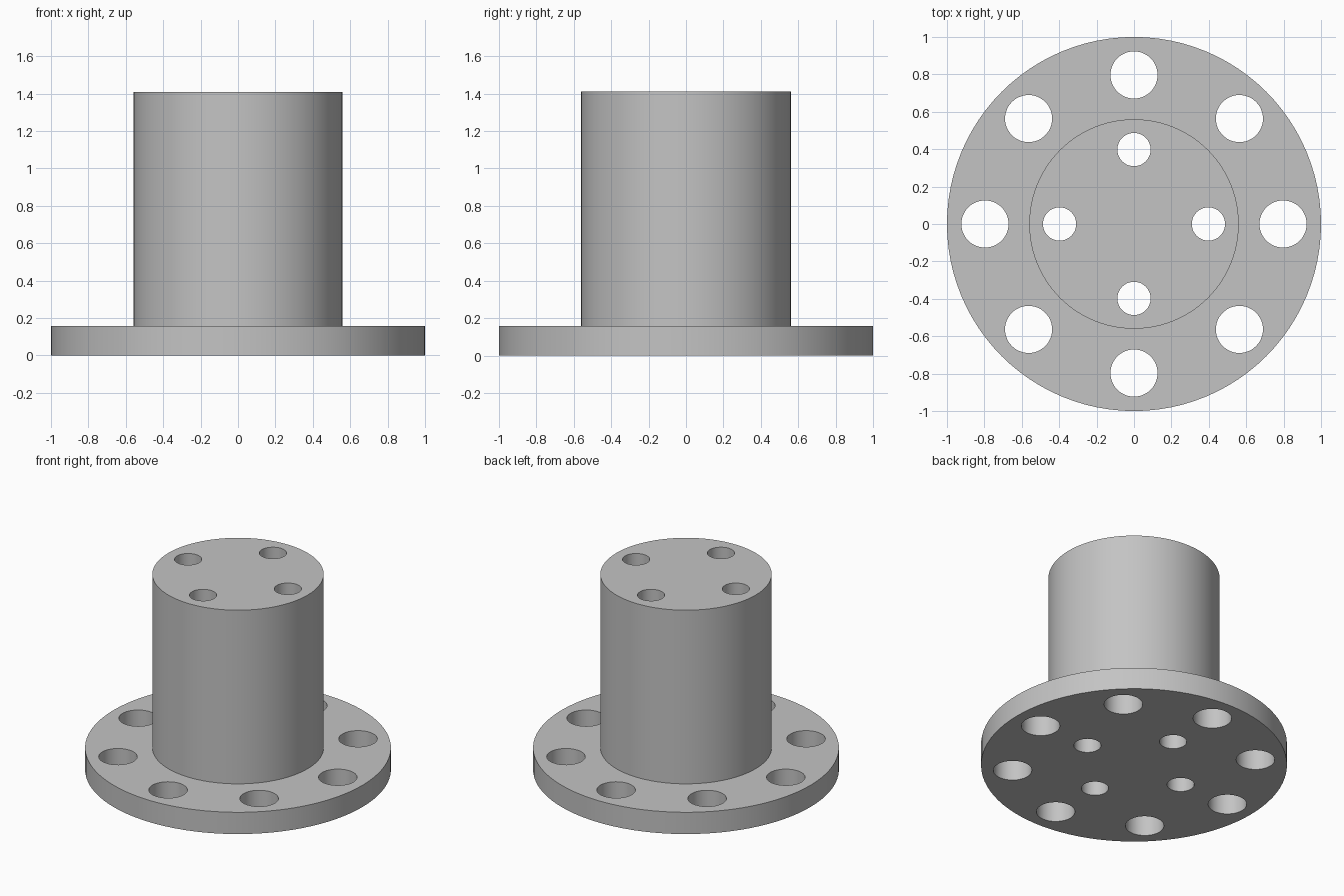
import bpy, bmesh, math

default = bpy.data.objects.get("Cube")
if default:
    bpy.data.objects.remove(default, do_unlink=True)

FLANGE_R, BOSS_R = 1.0, 0.56
FLANGE_H, TOTAL_H = 0.157, 1.41

steel = bpy.data.materials.new("light_grey_metal")
steel.use_nodes = True
steel.diffuse_color = (0.55, 0.55, 0.55, 1)
steel.node_tree.nodes["Principled BSDF"].inputs["Base Color"].default_value = steel.diffuse_color


def finish(bm, name):
    bmesh.ops.recalc_face_normals(bm, faces=bm.faces)
    mesh = bpy.data.meshes.new(name)
    bm.to_mesh(mesh)
    bm.free()
    mesh.materials.append(steel)
    obj = bpy.data.objects.new(name, mesh)
    bpy.context.collection.objects.link(obj)
    return obj


def ring(bm, radius, z, count):
    return [bm.verts.new((radius * math.cos(math.tau * i / count),
                          radius * math.sin(math.tau * i / count), z))
            for i in range(count)]


def stepped_body(name, profile, count=96):
    """Revolved solid, capped at both ends."""
    bm = bmesh.new()
    rings = [ring(bm, r, z, count) for r, z in profile]
    for low, high in zip(rings, rings[1:]):
        for i in range(count):
            j = (i + 1) % count
            bm.faces.new((low[i], low[j], high[j], high[i]))
    bm.faces.new(rings[0][::-1])
    bm.faces.new(rings[-1])
    return finish(bm, name)


def drill_pattern(name, count, circle_r, hole_r):
    """Rods spaced evenly on a circle, used to cut through holes."""
    bm = bmesh.new()
    for i in range(count):
        angle = math.tau * i / count
        rod = bmesh.ops.create_cone(bm, cap_ends=True, segments=48, radius1=hole_r,
                                    radius2=hole_r, depth=TOTAL_H + 0.4)
        bmesh.ops.translate(bm, verts=rod["verts"],
                            vec=(circle_r * math.cos(angle), circle_r * math.sin(angle), TOTAL_H / 2))
    obj = finish(bm, name)
    obj.hide_render = True
    return obj


# Flange and boss as one solid
body = stepped_body("flanged_boss", [(FLANGE_R, 0), (FLANGE_R, FLANGE_H),
                                     (BOSS_R, FLANGE_H), (BOSS_R, TOTAL_H)])

# Bolt holes: eight in the flange, four right through the boss
cutters = [drill_pattern("flange_hole_cutter", 8, 0.797, 0.126),
           drill_pattern("boss_hole_cutter", 4, 0.398, 0.089)]
for cutter in cutters:
    cut = body.modifiers.new(cutter.name, "BOOLEAN")
    cut.operation = "DIFFERENCE"
    cut.solver = "EXACT"
    cut.object = cutter

# Apply the cuts, then shade the curved walls smooth
bpy.ops.object.select_all(action="DESELECT")
bpy.context.view_layer.objects.active = body
body.select_set(True)
for cutter in cutters:
    bpy.ops.object.modifier_apply(modifier=cutter.name)
    bpy.data.objects.remove(cutter, do_unlink=True)
bpy.ops.object.shade_smooth_by_angle(angle=math.radians(30))
